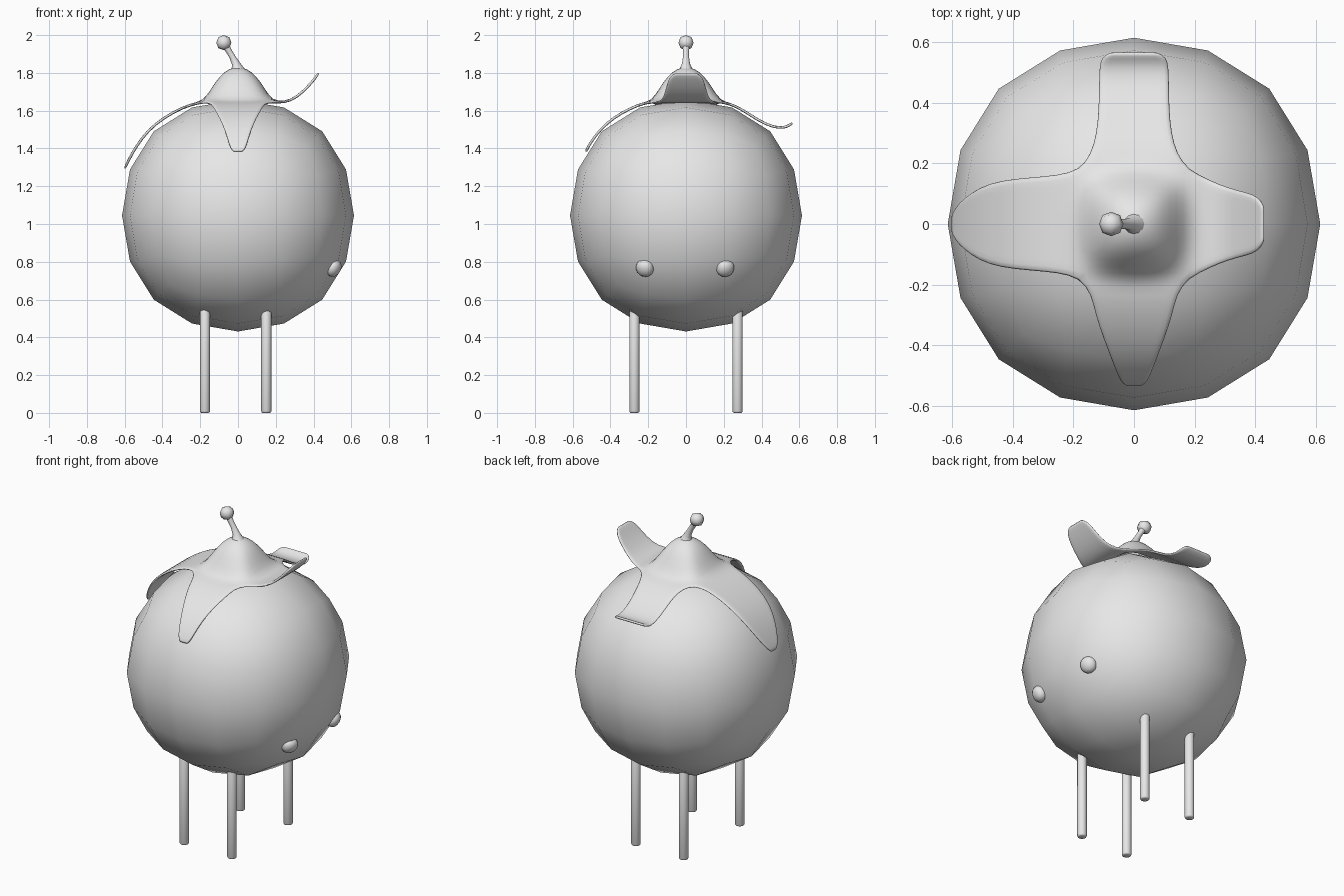
import bpy, bmesh, math
from mathutils import Vector

if "Cube" in bpy.data.objects:
    bpy.data.objects.remove(bpy.data.objects["Cube"])

grey = bpy.data.materials.new("light_grey")
grey.diffuse_color = (0.8, 0.8, 0.8, 1)
grey.use_nodes = True
grey.node_tree.nodes["Principled BSDF"].inputs["Base Color"].default_value = grey.diffuse_color


def finish(name, bm):
    bmesh.ops.recalc_face_normals(bm, faces=bm.faces)
    me = bpy.data.meshes.new(name)
    bm.to_mesh(me)
    bm.free()
    me.materials.append(grey)
    for p in me.polygons:
        p.use_smooth = True
    ob = bpy.data.objects.new(name, me)
    bpy.context.collection.objects.link(ob)
    return ob


def subsurf(ob, level):
    m = ob.modifiers.new("smooth", 'SUBSURF')
    m.levels = m.render_levels = level


def ball(name, centre, radius, level):
    """Rounded cube; 0.8395 is how far a face centre shrinks when smoothed."""
    bm = bmesh.new()
    bmesh.ops.create_cube(bm, size=2 * radius / 0.8395)
    ob = finish(name, bm)
    ob.location = centre
    subsurf(ob, level)
    return ob


# Round body
ball("body", (0, 0, 1.045), 0.614, 2)

# Eyes on the right side, flattened along the surface normal
for name, y in (("eye_front", -0.218), ("eye_back", 0.208)):
    eye = ball(name, (0.505, y, 0.767), 0.048, 2)
    out = Vector((0.505, y, -0.28))
    eye.rotation_euler = out.to_track_quat('Z', 'Y').to_euler()
    eye.scale = (1, 1, 0.8)

# Four thin legs
for xn, x in (("left", -0.175), ("right", 0.15)):
    for yn, y in (("front", -0.273), ("back", 0.273)):
        bm = bmesh.new()
        bmesh.ops.create_cone(bm, cap_ends=True, segments=16,
                              radius1=0.027, radius2=0.027, depth=0.56)
        rims = [e for e in bm.edges
                if abs(e.verts[0].co.z - e.verts[1].co.z) < 1e-4]
        bmesh.ops.bevel(bm, geom=rims, offset=0.009, segments=2,
                        profile=0.5, affect='EDGES')
        leg = finish(f"leg_{yn}_{xn}", bm)
        leg.location = (x, y, 0.28)

# Leaf cap: domed square centre with four different lobes
S, N = 0.18, 8
dome = [(0, 1.835), (0.03, 1.828), (0.09, 1.785), (0.13, 1.725),
        (0.16, 1.675), (0.18, 1.645), (1, 1.645)]


def dome_z(x, y):
    r = 0.5 * math.hypot(x, y) + 0.5 * max(abs(x), abs(y))
    for (r0, z0), (r1, z1) in zip(dome, dome[1:]):
        if r <= r1:
            return z0 + (z1 - z0) * (r - r0) / (r1 - r0)


def sheet(bm, rows):
    vs = [[bm.verts.new(c) for c in row] for row in rows]
    for a, b in zip(vs, vs[1:]):
        for i in range(len(a) - 1):
            bm.faces.new((a[i], a[i + 1], b[i + 1], b[i]))


# Lobe rows: distance from centre, half width, height
lobes = {
    0: [(0.25, 0.145, 1.643), (0.31, 0.12, 1.67), (0.37, 0.105, 1.725),
        (0.41, 0.092, 1.775), (0.428, 0.055, 1.80)],
    90: [(0.23, 0.143, 1.638), (0.30, 0.124, 1.605), (0.38, 0.117, 1.55),
         (0.46, 0.116, 1.512), (0.52, 0.115, 1.508), (0.55, 0.107, 1.525),
         (0.565, 0.078, 1.535)],
    180: [(0.25, 0.162, 1.633), (0.34, 0.155, 1.595), (0.44, 0.145, 1.53),
          (0.51, 0.122, 1.455), (0.56, 0.085, 1.375), (0.585, 0.055, 1.325),
          (0.60, 0.022, 1.292)],
    270: [(0.23, 0.142, 1.638), (0.30, 0.128, 1.61), (0.38, 0.1, 1.565),
          (0.45, 0.073, 1.505), (0.50, 0.053, 1.44), (0.522, 0.04, 1.40),
          (0.53, 0.022, 1.382)],
}
ts = [2 * i / N - 1 for i in range(N + 1)]
bm = bmesh.new()
sheet(bm, [[(S * u, S * v, dome_z(S * u, S * v)) for u in ts] for v in ts])
for deg, rows in lobes.items():
    c, s = round(math.cos(math.radians(deg))), round(math.sin(math.radians(deg)))
    sheet(bm, [[(d * c - w * t * s, d * s + w * t * c, z) for t in ts]
               for d, w, z in [(S, S, 1.645)] + rows])
bmesh.ops.remove_doubles(bm, verts=bm.verts, dist=0.0005)
cap = finish("leaf_cap", bm)
solid = cap.modifiers.new("thickness", 'SOLIDIFY')
solid.thickness, solid.offset = 0.014, 0
subsurf(cap, 1)

# Bent stem, swept as rings: x, z, radius
path = [(0, 1.79, 0.06), (-0.002, 1.82, 0.034), (-0.012, 1.85, 0.021),
        (-0.03, 1.885, 0.016), (-0.048, 1.915, 0.016), (-0.068, 1.95, 0.02)]
bm = bmesh.new()
rings = []
for i, (x, z, r) in enumerate(path):
    a, b = path[max(i - 1, 0)], path[min(i + 1, len(path) - 1)]
    tan = Vector((b[0] - a[0], 0, b[1] - a[1])).normalized()
    side = Vector((tan.z, 0, -tan.x))
    rings.append([Vector((x, 0, z)) + side * r * math.cos(k * math.pi / 6)
                  + Vector((0, r * math.sin(k * math.pi / 6), 0))
                  for k in range(13)])
sheet(bm, rings)
bmesh.ops.remove_doubles(bm, verts=bm.verts, dist=0.0005)
finish("stem", bm)

# Knob at the stem tip
ball("stem_knob", (-0.075, 0, 1.96), 0.04, 1)
